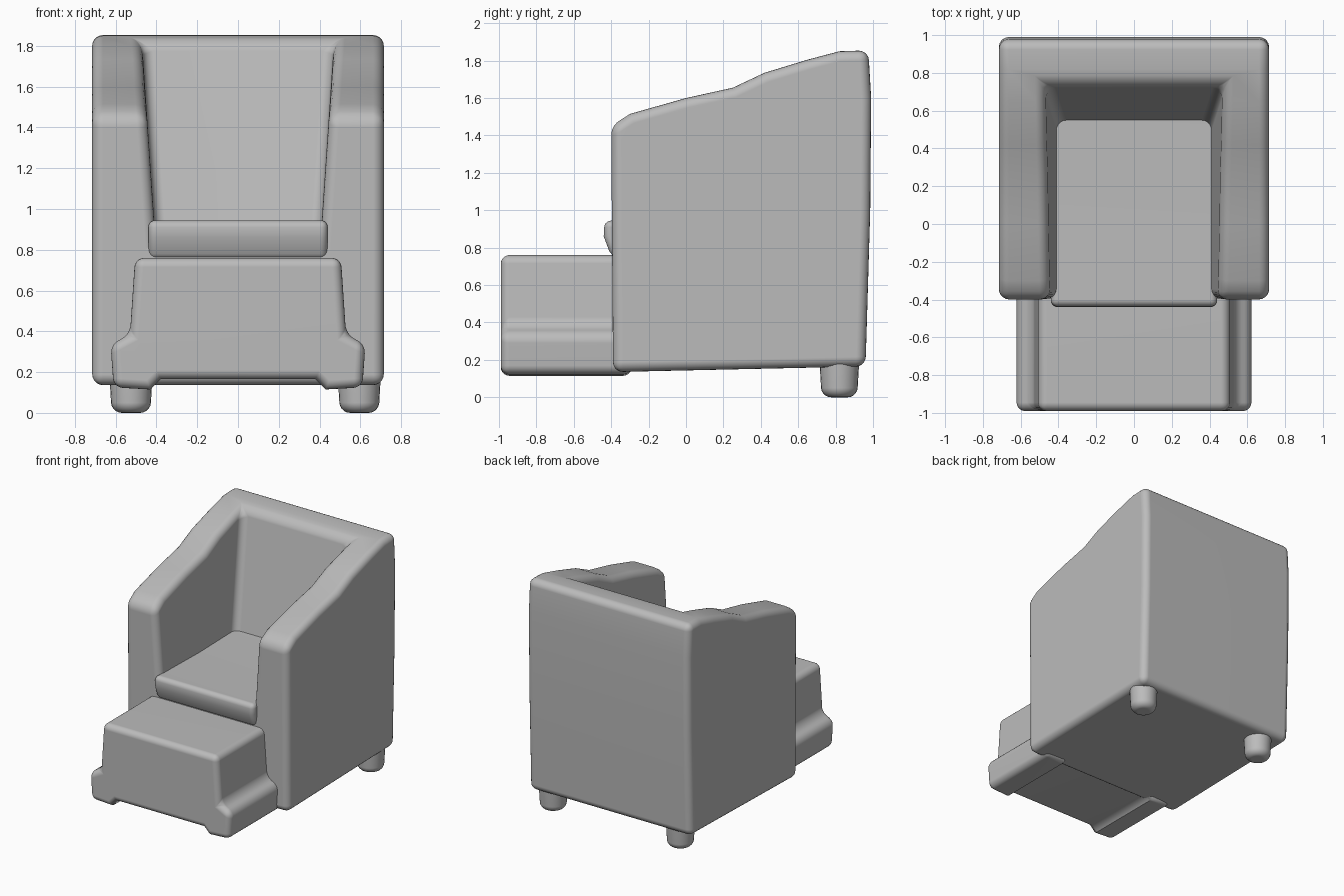
import bpy, bmesh
from mathutils import Vector

if "Cube" in bpy.data.objects:
    bpy.data.objects.remove(bpy.data.objects["Cube"], do_unlink=True)

GREY = (0.5, 0.5, 0.5, 1.0)
fabric = bpy.data.materials.new("grey fabric")
fabric.use_nodes = True
fabric.diffuse_color = GREY
bsdf = fabric.node_tree.nodes["Principled BSDF"]
bsdf.inputs["Base Color"].default_value = GREY
bsdf.inputs["Roughness"].default_value = 0.8


def to_object(name, bm):
    bmesh.ops.recalc_face_normals(bm, faces=bm.faces[:])
    mesh = bpy.data.meshes.new(name)
    bm.to_mesh(mesh)
    bm.free()
    mesh.materials.append(fabric)
    obj = bpy.data.objects.new(name, mesh)
    bpy.context.collection.objects.link(obj)
    return obj


def extrude(name, points, shift):
    """Closed solid from a flat outline pushed along a vector."""
    bm = bmesh.new()
    face = bm.faces.new([bm.verts.new(p) for p in points])
    new = bmesh.ops.extrude_face_region(bm, geom=[face])["geom"]
    bmesh.ops.translate(bm, vec=shift, verts=[v for v in new if isinstance(v, bmesh.types.BMVert)])
    return to_object(name, bm)


def hull(name, points):
    bm = bmesh.new()
    for p in points:
        bm.verts.new(p)
    bmesh.ops.convex_hull(bm, input=bm.verts[:])
    bmesh.ops.dissolve_limit(bm, angle_limit=0.01, verts=bm.verts[:], edges=bm.edges[:])
    return to_object(name, bm)


def soften(obj, width, angle=0.6):
    """Round the edges, apply all modifiers and shade smooth."""
    bevel = obj.modifiers.new("round edges", "BEVEL")
    bevel.width, bevel.segments = width, 5
    bevel.limit_method, bevel.angle_limit = "ANGLE", angle
    bpy.ops.object.select_all(action="DESELECT")
    bpy.context.view_layer.objects.active = obj
    obj.select_set(True)
    bpy.ops.object.convert(target="MESH")
    bpy.ops.object.shade_smooth_by_angle(angle=0.8)
    obj.modifiers.new("flat panels", "WEIGHTED_NORMAL").keep_sharp = True


# Shell: sloping arms and back in one piece, hollowed above the seat
side = [(-0.39, 0.135), (-0.4, 1.45), (-0.3, 1.515), (0.0, 1.6), (0.25, 1.655), (0.42, 1.735),
        (0.65, 1.805), (0.82, 1.85), (0.975, 1.855), (0.99, 1.6), (0.985, 1.0), (0.96, 0.165)]
shell = extrude("arms_and_back", [(-0.715, y, z) for y, z in side], Vector((1.43, 0, 0)))
hollow = hull("seat_hollow_cutter", [(s * x, y, z) for s in (-1, 1)
              for x, back, z in ((0.405, 0.53, 0.85), (0.49, 0.79, 2.1)) for y in (-0.6, back)])
hollow.hide_render = True
cut = shell.modifiers.new("hollow", "BOOLEAN")
cut.object, cut.operation, cut.solver = hollow, "DIFFERENCE", "EXACT"
soften(shell, 0.06)
bpy.data.objects.remove(hollow, do_unlink=True)

# Seat cushion with a small overhanging front lip
lip = [(-0.37, 0.74), (-0.41, 0.78), (-0.44, 0.86), (-0.435, 0.945), (0.1, 0.935), (0.6, 0.945), (0.6, 0.74)]
seat = extrude("seat_cushion", [(-0.44, y, z) for y, z in lip], Vector((0.88, 0, 0)))
soften(seat, 0.035)

# Footrest with flared lower rails
half = [(0.38, 0.165), (0.43, 0.115), (0.61, 0.125), (0.625, 0.335), (0.53, 0.385), (0.505, 0.76)]
outline = half + [(-x, z) for x, z in reversed(half)]
footrest = extrude("footrest", [(x, -0.99, z) for x, z in outline], Vector((0, 0.7, 0)))
soften(footrest, 0.045, 0.95)

# Rear feet
for name, x in (("rear_right_foot", -0.525), ("rear_left_foot", 0.595)):
    bm = bmesh.new()
    bmesh.ops.create_cone(bm, cap_ends=True, segments=24, radius1=0.095, radius2=0.11, depth=0.26)
    bmesh.ops.translate(bm, vec=(x, 0.82, 0.13), verts=bm.verts[:])
    soften(to_object(name, bm), 0.05)
